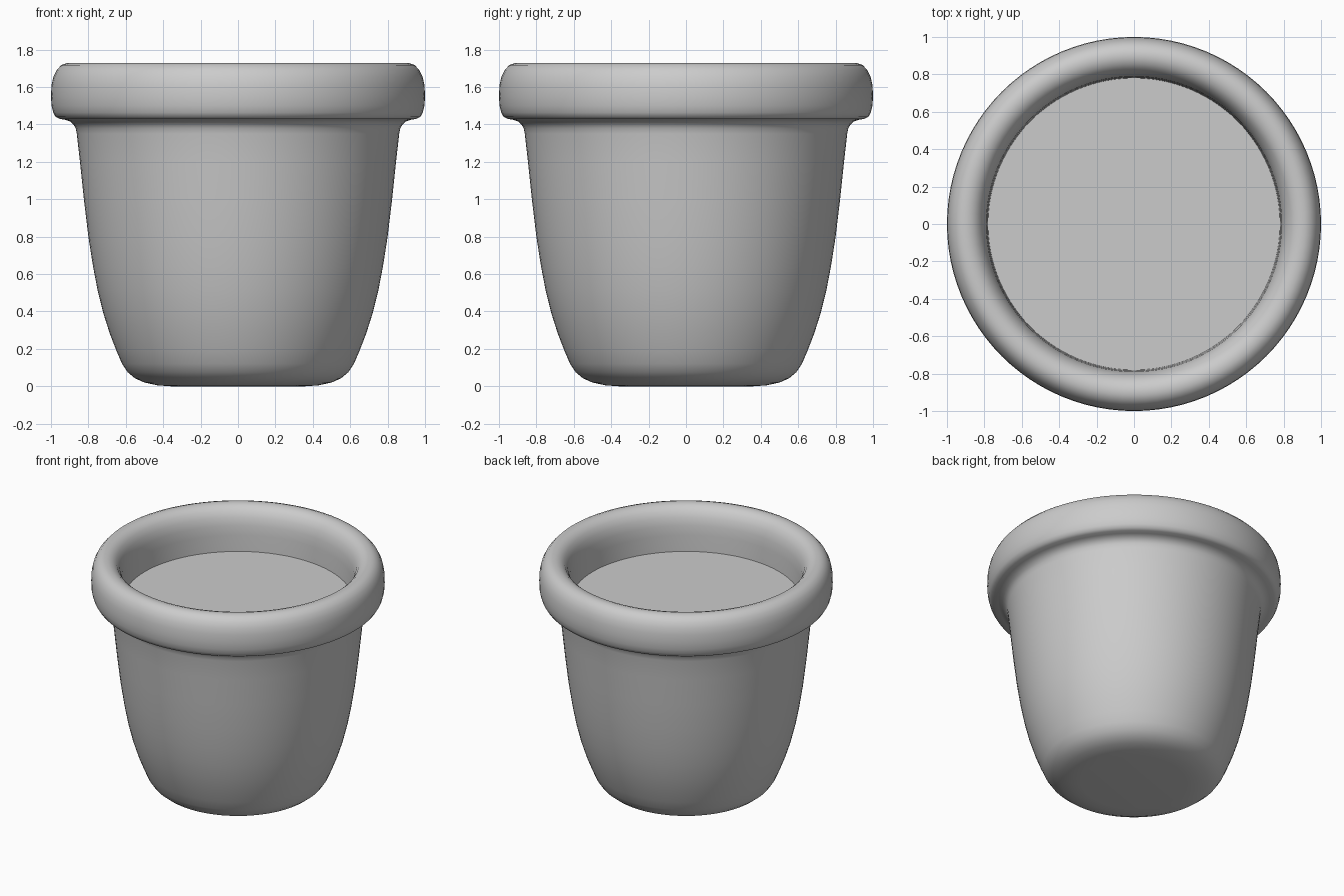
import bpy, bmesh, math

if "Cube" in bpy.data.objects:
    bpy.data.objects.remove(bpy.data.objects["Cube"])

SEGMENTS = 96


def lathe(name, profile, sharp_angle=50):
    """Revolve an (r, z) profile around the z axis."""
    bm = bmesh.new()
    rings = []
    for r, z in profile:
        if r == 0:
            rings.append([bm.verts.new((0, 0, z))] * SEGMENTS)
        else:
            rings.append([bm.verts.new((r * math.cos(2 * math.pi * i / SEGMENTS),
                                        r * math.sin(2 * math.pi * i / SEGMENTS), z))
                          for i in range(SEGMENTS)])
    for low, high in zip(rings, rings[1:]):
        for i in range(SEGMENTS):
            j = (i + 1) % SEGMENTS
            corners = list(dict.fromkeys((low[i], low[j], high[j], high[i])))
            bm.faces.new(corners)
    mesh = bpy.data.meshes.new(name)
    bm.to_mesh(mesh)
    bm.free()
    obj = bpy.data.objects.new(name, mesh)
    bpy.context.collection.objects.link(obj)
    bpy.ops.object.select_all(action='DESELECT')
    obj.select_set(True)
    bpy.context.view_layer.objects.active = obj
    bpy.ops.object.shade_smooth_by_angle(angle=math.radians(sharp_angle))
    return obj


# Pot: base, tapered wall, rolled rim and inner lip in one profile
lathe("pot", [
    (0, 0), (0.36, 0), (0.43, 0.005), (0.50, 0.02), (0.55, 0.042), (0.59, 0.075),
    (0.62, 0.12), (0.65, 0.19), (0.685, 0.28), (0.72, 0.39), (0.75, 0.51),
    (0.775, 0.64), (0.80, 0.80), (0.824, 1.0), (0.845, 1.2), (0.862, 1.35),
    (0.868, 1.38), (0.88, 1.40), (0.90, 1.417), (0.925, 1.425),
    (0.955, 1.43), (0.975, 1.44), (0.988, 1.463), (0.997, 1.50), (1.0, 1.55),
    (0.997, 1.61), (0.987, 1.655), (0.97, 1.69), (0.945, 1.717), (0.915, 1.728),
    (0.885, 1.728), (0.855, 1.718), (0.828, 1.695), (0.805, 1.655),
    (0.79, 1.60), (0.785, 1.53), (0.78, 1.40)])

# Soil: flat disc filling the pot below the rim
lathe("soil", [(0.782, 1.41), (0, 1.41)])
